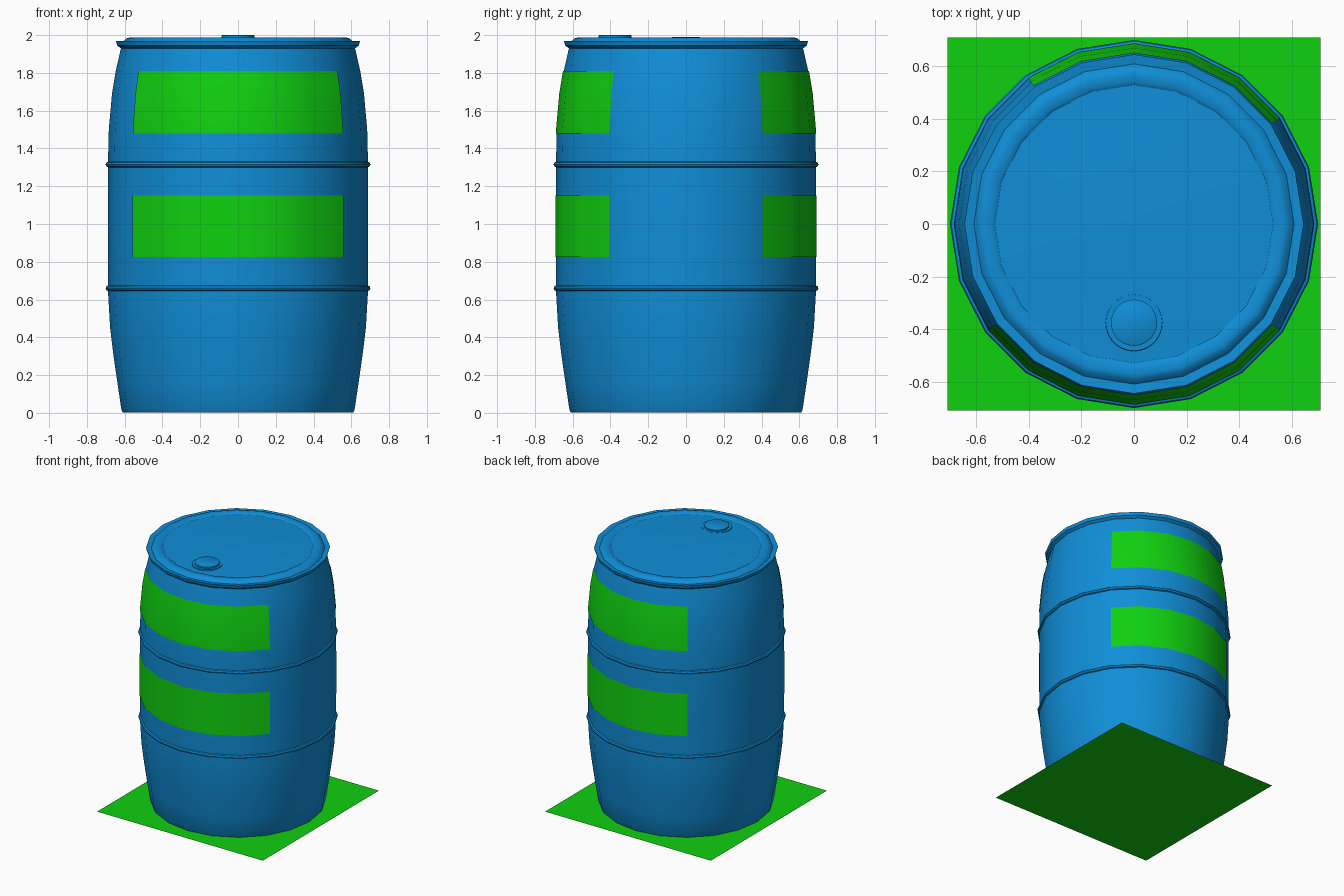
import bpy, math

if "Cube" in bpy.data.objects:
    bpy.data.objects.remove(bpy.data.objects["Cube"])

SIDES = 20


def material(name, rgb):
    m = bpy.data.materials.new(name)
    m.diffuse_color = (*rgb, 1)
    m.use_nodes = True
    m.node_tree.nodes["Principled BSDF"].inputs["Base Color"].default_value = m.diffuse_color
    return m


blue = material("blue_plastic", (0.005, 0.27, 0.68))
green = material("green_label", (0.005, 0.64, 0.005))


def add_mesh(name, verts, faces, mat, smooth=True):
    me = bpy.data.meshes.new(name)
    me.from_pydata(verts, [], faces)
    me.materials.append(mat)
    ob = bpy.data.objects.new(name, me)
    bpy.context.collection.objects.link(ob)
    if smooth:
        bpy.ops.object.select_all(action='DESELECT')
        ob.select_set(True)
        bpy.context.view_layer.objects.active = ob
        bpy.ops.object.shade_smooth_by_angle(angle=math.radians(35))
    return ob


def lathe(name, profile, mat, sides=SIDES, start=0, steps=None, closed=False, centre=(0, 0)):
    """Revolve (radius, z) points listed bottom to top; steps limits the arc."""
    n = steps or sides
    cols = n + 1 if steps else n
    verts, rows = [], []
    for r, z in profile:
        count = 1 if r == 0 else cols
        row = []
        for i in range(count):
            a = math.radians(start + 360 * i / sides)
            row.append(len(verts))
            verts.append((centre[0] + r * math.cos(a), centre[1] + r * math.sin(a), z))
        rows.append(row if count > 1 else row * cols)
    pairs = list(zip(rows, rows[1:]))
    if closed:
        pairs.append((rows[-1], rows[0]))
    faces = []
    for lo, hi in pairs:
        for i in range(n):
            j = (i + 1) % cols
            f = list(dict.fromkeys((lo[i], lo[j], hi[j], hi[i])))
            faces.append(f)
    return add_mesh(name, verts, faces, mat)


# Barrel shell: bulged wall, top flange and shallow stepped lid
wall = [(0.61, 0.003), (0.617, 0.015), (0.64, 0.17), (0.66, 0.31), (0.677, 0.45),
        (0.687, 0.62), (0.687, 1.38), (0.684, 1.5), (0.667, 1.69), (0.647, 1.81), (0.62, 1.93)]
rim = [(0.64, 1.945), (0.646, 1.968), (0.61, 1.963), (0.592, 1.982), (0.575, 1.987),
       (0.558, 1.985), (0.542, 1.984), (0.53, 1.976)]
dome = [(0.28, 1.985), (0, 1.99)]
lathe("barrel_body", [(0, 0.003)] + wall + rim + dome, blue)

# Two rolling hoops
for name, z in (("lower_hoop", 0.66), ("upper_hoop", 1.315)):
    section = [(0.686 + 0.015 * math.cos(t), z + 0.015 * math.sin(t))
               for t in (math.tau * i / 8 for i in range(8))]
    lathe(name, section, blue, closed=True)

# Filler cap with its collar on the lid
lathe("cap_collar", [(0.109, 1.975), (0.107, 1.986), (0.088, 1.986)], blue,
      sides=28, centre=(0, -0.376))
lathe("filler_cap", [(0.088, 1.975), (0.088, 1.997), (0.083, 2.0), (0, 2.0)], blue,
      sides=28, centre=(0, -0.376))


# Labels hugging the wall on front (six sides) and back (five sides)
def wall_radius(z):
    for (r0, z0), (r1, z1) in zip(wall, wall[1:]):
        if z0 <= z <= z1:
            return r0 + (r1 - r0) * (z - z0) / (z1 - z0)


def label(name, z0, z1, start, steps):
    zs = [z0] + [z for _, z in wall if z0 < z < z1] + [z1]
    lathe(name, [(wall_radius(z) + 0.004, z) for z in zs], green, start=start, steps=steps)


for level, z0, z1 in (("lower", 0.825, 1.152), ("upper", 1.48, 1.809)):
    label(level + "_front_label", z0, z1, -144, 6)
    label(level + "_back_label", z0, z1, 36, 5)

# Square mat under the barrel
s = 0.71
add_mesh("floor_mat", [(-s, -s, 0), (s, -s, 0), (s, s, 0), (-s, s, 0)],
         [(0, 1, 2, 3)], green, smooth=False)
